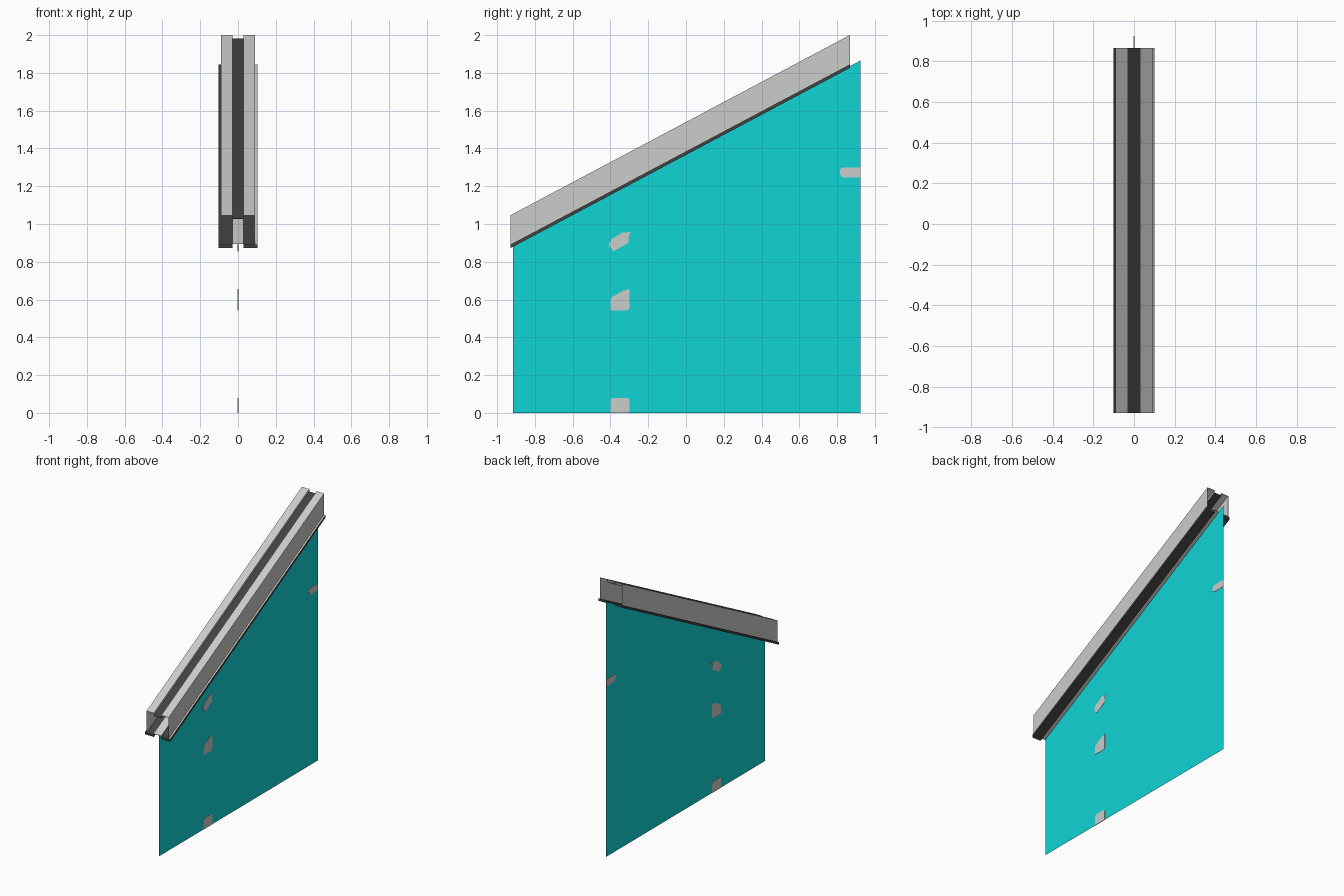
import bpy, bmesh

if "Cube" in bpy.data.objects:
    bpy.data.objects.remove(bpy.data.objects["Cube"])


def material(name, rgb):
    m = bpy.data.materials.new(name)
    m.diffuse_color = (*rgb, 1)
    m.use_nodes = True
    m.node_tree.nodes["Principled BSDF"].inputs["Base Color"].default_value = m.diffuse_color
    return m


GREY = material("light grey", (0.60, 0.61, 0.59))
DARK = material("charcoal", (0.055, 0.055, 0.055))
TEAL = material("teal panel", (0.005, 0.66, 0.67))

# Rail runs from the low front end to the high back end with vertical end cuts
Y0, Y1 = -0.93, 0.867
Z0, Z1 = 0.872, 1.826


def finish(name, bm, mat):
    if len(bm.faces) > 1:
        bmesh.ops.recalc_face_normals(bm, faces=bm.faces)
    me = bpy.data.meshes.new(name)
    bm.to_mesh(me)
    bm.free()
    me.materials.append(mat)
    ob = bpy.data.objects.new(name, me)
    bpy.context.collection.objects.link(ob)


def prism(name, a, b, mat):
    """Closed solid between two matching rings of points."""
    bm = bmesh.new()
    va = [bm.verts.new(p) for p in a]
    vb = [bm.verts.new(p) for p in b]
    n = len(va)
    bm.faces.new(va)
    bm.faces.new(vb[::-1])
    for i in range(n):
        j = (i + 1) % n
        bm.faces.new((va[i], vb[i], vb[j], va[j]))
    finish(name, bm, mat)


def rail(name, x0, x1, h0, h1, mat):
    """Sloping strip with a rectangular section, h measured above rail base."""
    sec = [(x0, h0), (x1, h0), (x1, h1), (x0, h1)]
    prism(name, [(x, Y0, Z0 + h) for x, h in sec],
          [(x, Y1, Z1 + h) for x, h in sec], mat)


# Sloping rail: side walls, top lips, lip returns and base strips
T = 0.002
for side, s in (("left", -1), ("right", 1)):
    def strip(part, a, b, h0, h1, mat):
        rail(side + "_" + part, min(s * a, s * b), max(s * a, s * b), h0, h1, mat)
    strip("wall", 0.09 - T, 0.09, 0.0175, 0.174, GREY)
    strip("top_lip", 0.03, 0.09 - T, 0.174 - T, 0.174, GREY)
    strip("lip_return", 0.03, 0.03 + T, 0.156, 0.174 - T, GREY)
    strip("base_strip", 0.03, 0.102, 0.0, 0.0175, DARK)
rail("right_flange_cover", 0.09, 0.102, 0.0175, 0.019, GREY)
rail("channel_floor", -0.03, 0.03, 0.154, 0.156, DARK)
rail("lower_slot_strip", -0.03, 0.03, 0.021, 0.023, GREY)

# Flat sheet panel with sloping top
bm = bmesh.new()
bm.faces.new([bm.verts.new((0, y, z)) for y, z in
              ((-0.915, 0), (0.925, 0), (0.925, 1.866), (-0.915, 0.889))])
finish("panel", bm, TEAL)

# Grey fittings set flush on both faces of the panel
fittings = {
    "bottom_fitting": [(-0.4, 0), (-0.3, 0), (-0.3, 0.07), (-0.31, 0.08),
                       (-0.39, 0.08), (-0.4, 0.07)],
    "lock_fitting": [(-0.4, 0.543), (-0.31, 0.543), (-0.3, 0.555), (-0.3, 0.655),
                     (-0.33, 0.648), (-0.39, 0.615), (-0.4, 0.6)],
    "upper_fitting": [(-0.385, 0.855), (-0.305, 0.9), (-0.305, 0.93), (-0.293, 0.957),
                      (-0.335, 0.955), (-0.395, 0.92), (-0.41, 0.89)],
    "edge_fitting": [(0.83, 1.247), (0.925, 1.247), (0.925, 1.298), (0.825, 1.298),
                     (0.814, 1.285), (0.818, 1.255)],
}
for name, pts in fittings.items():
    prism(name, [(-0.002, y, z) for y, z in pts],
          [(0.002, y, z) for y, z in pts], GREY)
